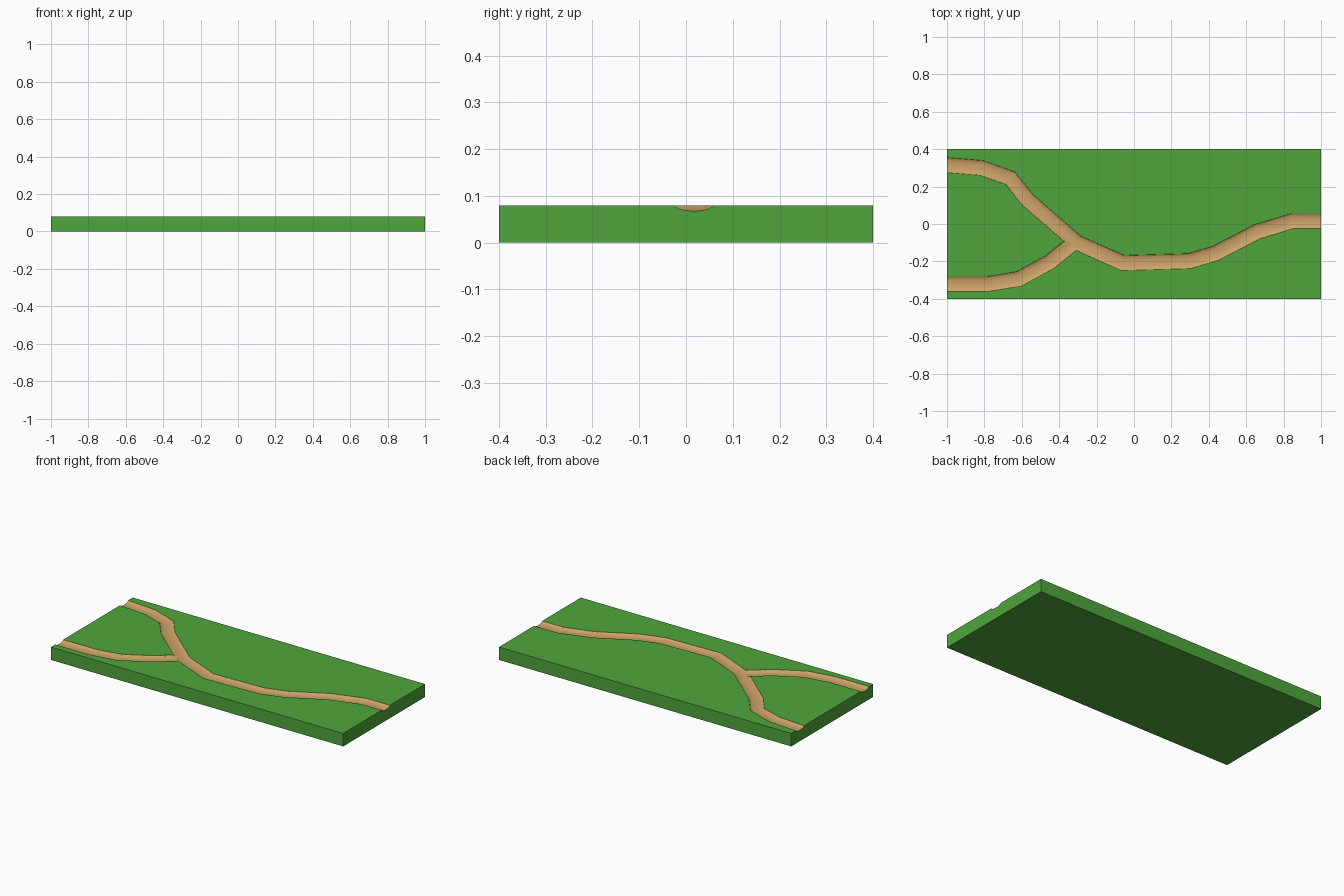
import bpy, bmesh, math
from mathutils import Vector

if "Cube" in bpy.data.objects:
    bpy.data.objects.remove(bpy.data.objects["Cube"])

TOP, HALF_W, DEPTH = 0.08, 0.04, 0.012


def material(name, rgb):
    m = bpy.data.materials.new(name)
    m.diffuse_color = (*rgb, 1)
    m.use_nodes = True
    m.node_tree.nodes["Principled BSDF"].inputs["Base Color"].default_value = m.diffuse_color
    return m


grass = material("grass", (0.08, 0.38, 0.045))
earth = material("earth", (0.62, 0.37, 0.14))

# Grass slab
bpy.ops.mesh.primitive_cube_add(size=1, location=(0, 0, TOP / 2))
slab = bpy.context.object
slab.name = "grass_slab"
slab.scale = (2, 0.8, TOP)
bpy.ops.object.transform_apply(location=True, scale=True)
slab.data.materials.append(grass)
slab.data.materials.append(earth)

# Groove cross-section: shallow half ellipse, closed above the slab
profile = [(HALF_W * math.cos(math.pi * i / 12), -DEPTH * math.sin(math.pi * i / 12))
           for i in range(13)]
profile += [(-HALF_W, 0.03), (HALF_W, 0.03)]


def groove_cutter(name, path):
    """Sweep the groove section along a path with mitred corners."""
    pts = [Vector(p) for p in path]
    bm = bmesh.new()
    rings = []
    for i, p in enumerate(pts):
        a = (p - pts[i - 1]).normalized() if i else (pts[1] - p).normalized()
        b = (pts[i + 1] - p).normalized() if i < len(pts) - 1 else a
        t = (a + b).normalized()
        n = Vector((-t.y, t.x)) / t.dot(a)
        rings.append([bm.verts.new((p.x + n.x * u, p.y + n.y * u, TOP + v))
                      for u, v in profile])
    for r, s in zip(rings, rings[1:]):
        for j in range(len(r)):
            k = (j + 1) % len(r)
            bm.faces.new((r[j], r[k], s[k], s[j]))
    bm.faces.new(rings[0])
    bm.faces.new(rings[-1])
    bmesh.ops.recalc_face_normals(bm, faces=bm.faces)
    me = bpy.data.meshes.new(name)
    bm.to_mesh(me)
    bm.free()
    me.materials.append(earth)
    ob = bpy.data.objects.new(name, me)
    bpy.context.collection.objects.link(ob)
    ob.hide_render = True
    return ob


# Winding main track and the side track that joins it
main_track = [(-1.1, 0.315), (-1, 0.315), (-0.815, 0.30), (-0.66, 0.245), (-0.57, 0.13),
              (-0.305, -0.10), (-0.06, -0.208), (0.295, -0.198), (0.435, -0.157),
              (0.66, -0.04), (0.85, 0.017), (1.1, 0.017)]
side_track = [(-1.1, -0.32), (-0.78, -0.32), (-0.615, -0.293), (-0.45, -0.203),
              (-0.335, -0.11)]

bpy.context.view_layer.objects.active = slab
for name, path in (("main_track_cutter", main_track), ("side_track_cutter", side_track)):
    cutter = groove_cutter(name, path)
    mod = slab.modifiers.new(name, 'BOOLEAN')
    mod.operation = 'DIFFERENCE'
    mod.solver = 'EXACT'
    mod.material_mode = 'TRANSFER'
    mod.object = cutter
    bpy.ops.object.modifier_apply(modifier=mod.name)
    bpy.data.objects.remove(cutter)

# Smooth groove floors, crisp rims
bpy.ops.object.select_all(action='DESELECT')
slab.select_set(True)
bpy.ops.object.shade_smooth_by_angle(angle=math.radians(25))
